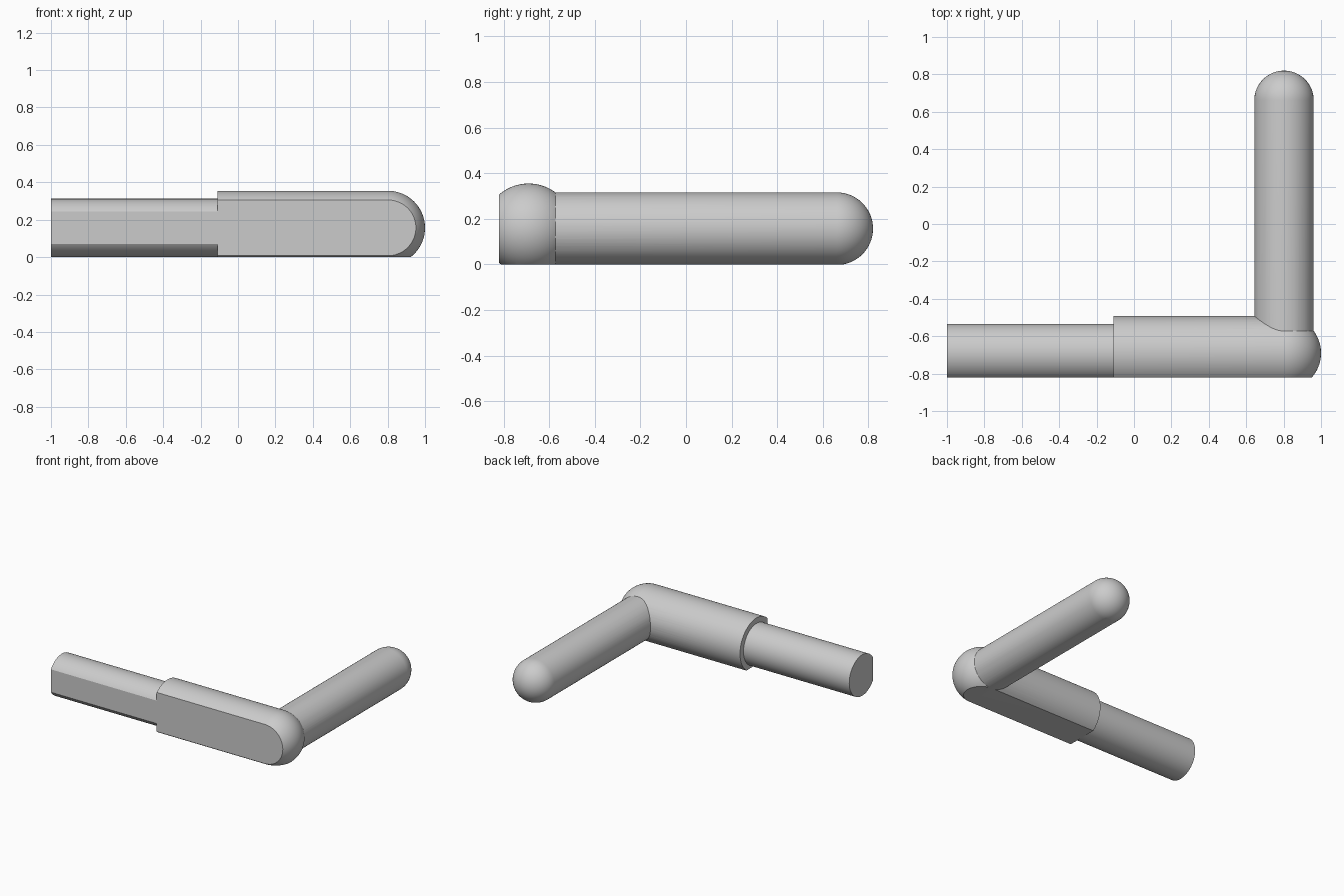
import bpy, bmesh, math
from mathutils import Matrix, Vector

cube = bpy.data.objects.get("Cube")
if cube:
    bpy.data.objects.remove(cube)

AXIS_Z = 0.1565           # height of both bar centre lines
ELBOW = Vector((0.802, -0.69, AXIS_Z))
SLEEVE_R, BAR_R, ARM_R = 0.198, 0.156, 0.159

grey = bpy.data.materials.new("plain grey")
grey.use_nodes = True
colour = (0.6, 0.6, 0.6, 1)
grey.diffuse_color = colour
grey.node_tree.nodes["Principled BSDF"].inputs["Base Color"].default_value = colour


def round_end(x, r, steps=16):
    """Quarter circle closing a bar with a hemisphere centred at x."""
    arc = [(x + r * math.sin(a), r * math.cos(a))
           for a in (math.pi / 2 * i / steps for i in range(steps))]
    return arc + [(x + r, 0)]


def lathe(name, profile, matrix):
    """Spin an (x, radius) profile around the x axis."""
    bm = bmesh.new()
    verts = [bm.verts.new((x, r, 0)) for x, r in profile]
    edges = [bm.edges.new(pair) for pair in zip(verts, verts[1:])]
    bmesh.ops.spin(bm, geom=verts + edges, cent=(0, 0, 0), axis=(1, 0, 0),
                   angle=math.tau, steps=64)
    bmesh.ops.remove_doubles(bm, verts=bm.verts, dist=1e-5)
    bmesh.ops.recalc_face_normals(bm, faces=bm.faces)
    bm.transform(matrix)
    mesh = bpy.data.meshes.new(name)
    bm.to_mesh(mesh)
    bm.free()
    mesh.materials.append(grey)
    obj = bpy.data.objects.new(name, mesh)
    bpy.context.collection.objects.link(obj)
    return obj


# Stepped bar: thin shank, thicker sleeve and the round elbow
shank_end, step = -1 - ELBOW.x, -0.11 - ELBOW.x
handle = lathe("bent_handle",
               [(shank_end, 0), (shank_end, BAR_R), (step, BAR_R), (step, SLEEVE_R)]
               + round_end(0, SLEEVE_R),
               Matrix.Translation(ELBOW))

# Side arm leaving the elbow towards the back, with a round tip
arm = lathe("side_arm",
            [(0, 0), (0, ARM_R)] + round_end(0.82 - ARM_R - ELBOW.y, ARM_R),
            Matrix.Translation(ELBOW) @ Matrix.Rotation(math.pi / 2, 4, "Z"))
arm.hide_render = True

# Merge the arm into the elbow
join = handle.modifiers.new("join_arm", "BOOLEAN")
join.operation = "UNION"
join.solver = "EXACT"
join.object = arm
bpy.ops.object.select_all(action="DESELECT")
bpy.context.view_layer.objects.active = handle
handle.select_set(True)
bpy.ops.object.modifier_apply(modifier=join.name)
bpy.data.objects.remove(arm)

# Slice the flat front and the flat underside
bm = bmesh.new()
bm.from_mesh(handle.data)
for point, normal in (((0, -0.82, 0), (0, -1, 0)), ((0, 0, 0), (0, 0, -1))):
    bmesh.ops.bisect_plane(bm, geom=bm.verts[:] + bm.edges[:] + bm.faces[:],
                           dist=1e-5, plane_co=point, plane_no=normal,
                           clear_outer=True)
    rim = [e for e in bm.edges if e.is_boundary]
    bmesh.ops.holes_fill(bm, edges=rim, sides=0)
bmesh.ops.recalc_face_normals(bm, faces=bm.faces)
bm.to_mesh(handle.data)
bm.free()

bpy.ops.object.shade_smooth_by_angle(angle=math.radians(20))
